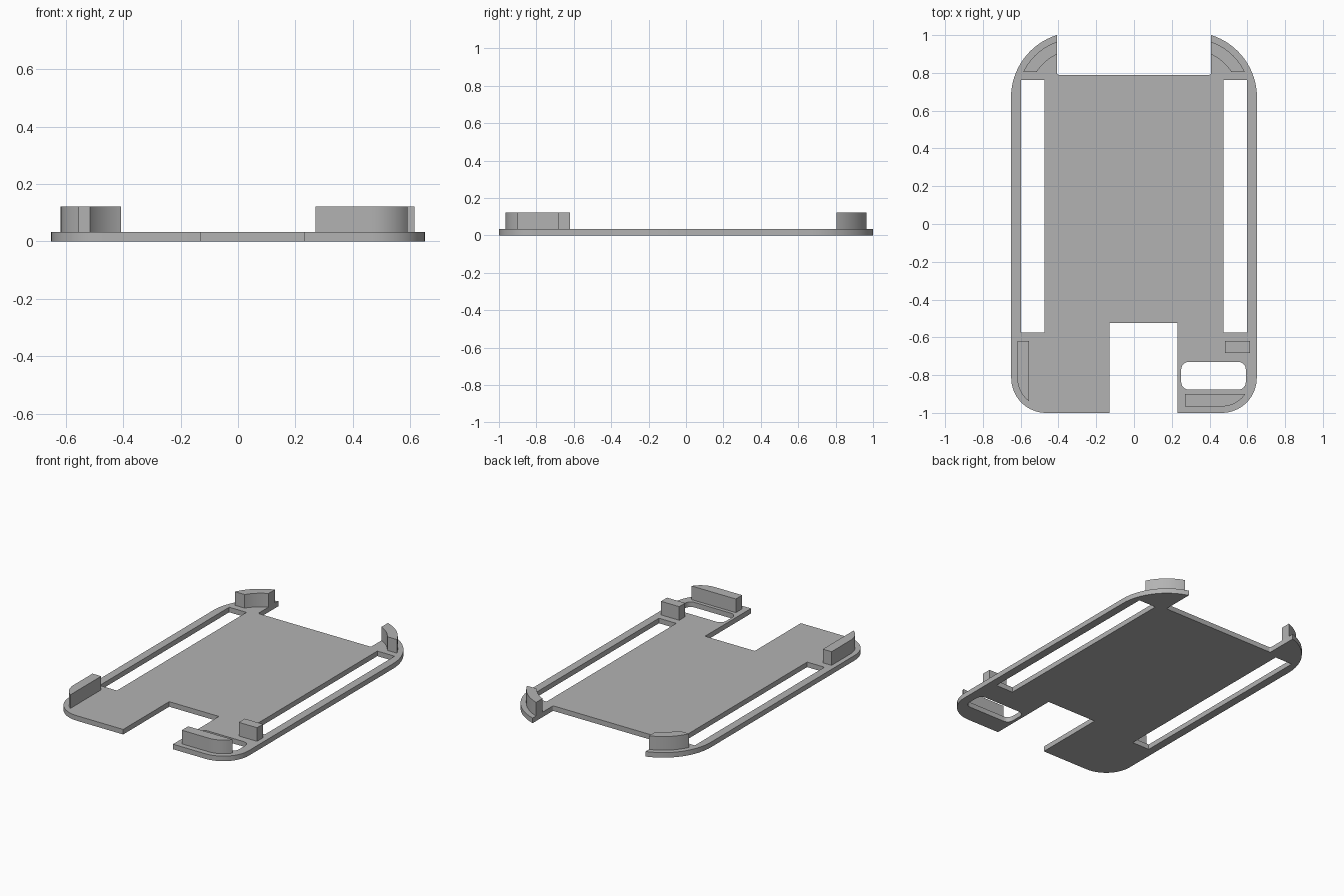
import bpy, bmesh, math

cube = bpy.data.objects.get("Cube")
if cube:
    bpy.data.objects.remove(cube)

PLATE_TOP = 0.033
POST_TOP = 0.122

grey = bpy.data.materials.new("plain grey")
grey.use_nodes = True
colour = (0.45, 0.45, 0.45, 1)
grey.diffuse_color = colour
grey.node_tree.nodes["Principled BSDF"].inputs["Base Color"].default_value = colour


def arc(cx, cy, r, start, end, steps=16):
    """Points on a circle, angles in degrees."""
    angles = [math.radians(start + (end - start) * i / steps) for i in range(steps + 1)]
    return [(cx + r * math.cos(a), cy + r * math.sin(a)) for a in angles]


def rect(x0, x1, y0, y1):
    return [(x0, y0), (x1, y0), (x1, y1), (x0, y1)]


def rounded_rect(x0, x1, y0, y1, r):
    return (arc(x0 + r, y0 + r, r, 180, 270, 6) + arc(x1 - r, y0 + r, r, 270, 360, 6)
            + arc(x1 - r, y1 - r, r, 0, 90, 6) + arc(x0 + r, y1 - r, r, 90, 180, 6))


def flip(points):
    return [(-x, y) for x, y in reversed(points)]


def prism(name, loops, z0, z1):
    """Extrude an outline, with any holes, from z0 to z1."""
    bm = bmesh.new()
    edges = []
    for loop in loops:
        verts = [bm.verts.new((x, y, z0)) for x, y in loop]
        edges += [bm.edges.new((verts[i - 1], verts[i])) for i in range(len(verts))]
    bmesh.ops.triangle_fill(bm, edges=edges, use_beauty=True, use_dissolve=False)
    top = bmesh.ops.extrude_face_region(bm, geom=bm.faces[:])["geom"]
    bmesh.ops.translate(bm, verts=[v for v in top if isinstance(v, bmesh.types.BMVert)],
                        vec=(0, 0, z1 - z0))
    bmesh.ops.recalc_face_normals(bm, faces=bm.faces[:])
    mesh = bpy.data.meshes.new(name)
    bm.to_mesh(mesh)
    bm.free()
    mesh.materials.append(grey)
    obj = bpy.data.objects.new(name, mesh)
    bpy.context.collection.objects.link(obj)
    bpy.ops.object.select_all(action="DESELECT")
    obj.select_set(True)
    bpy.context.view_layer.objects.active = obj
    bpy.ops.object.shade_smooth_by_angle(angle=math.radians(30))
    return obj


def corner_arc(r, y_low=None):
    """Arc about the back right corner centre, ending at the notch edge."""
    cx, cy, notch = 0.305, 0.67, 0.408
    start = 0 if y_low is None else math.degrees(math.asin((y_low - cy) / r))
    return arc(cx, cy, r, start, math.degrees(math.acos((notch - cx) / r)))


# Base plate: rounded outline with back and front notches
back_half = corner_arc(0.346) + arc(0.398, 0.8, 0.01, 0, -90, 4)
outline = (back_half + flip(back_half)
           + arc(-0.465, -0.815, 0.185, 180, 270)
           + [(-0.13, -1), (-0.13, -0.525), (0.23, -0.525), (0.23, -1)]
           + arc(0.465, -0.815, 0.185, 270, 360))
side_slot = rect(0.473, 0.598, -0.575, 0.763)
camera_hole = rounded_rect(0.25, 0.592, -0.877, -0.73, 0.04)
prism("base_plate", [outline, side_slot, flip(side_slot), camera_hole], 0, PLATE_TOP)

# Curved posts at the back corners
back_post = corner_arc(0.312, 0.805) + corner_arc(0.25, 0.805)[::-1]
prism("back_left_post", [back_post], PLATE_TOP, POST_TOP)
prism("back_right_post", [flip(back_post)], PLATE_TOP, POST_TOP)

# Front posts, each with one end following the corner
prism("front_right_post",
      [[(-0.555, -0.62), (-0.618, -0.62)] + arc(-0.465, -0.815, 0.153, 180, 234, 10)],
      PLATE_TOP, POST_TOP)
prism("front_left_post",
      [[(0.27, -0.9), (0.27, -0.966)] + arc(0.465, -0.815, 0.151, 270, 326, 10)],
      PLATE_TOP, POST_TOP)
prism("side_block", [rect(0.483, 0.615, -0.682, -0.62)], PLATE_TOP, POST_TOP)
